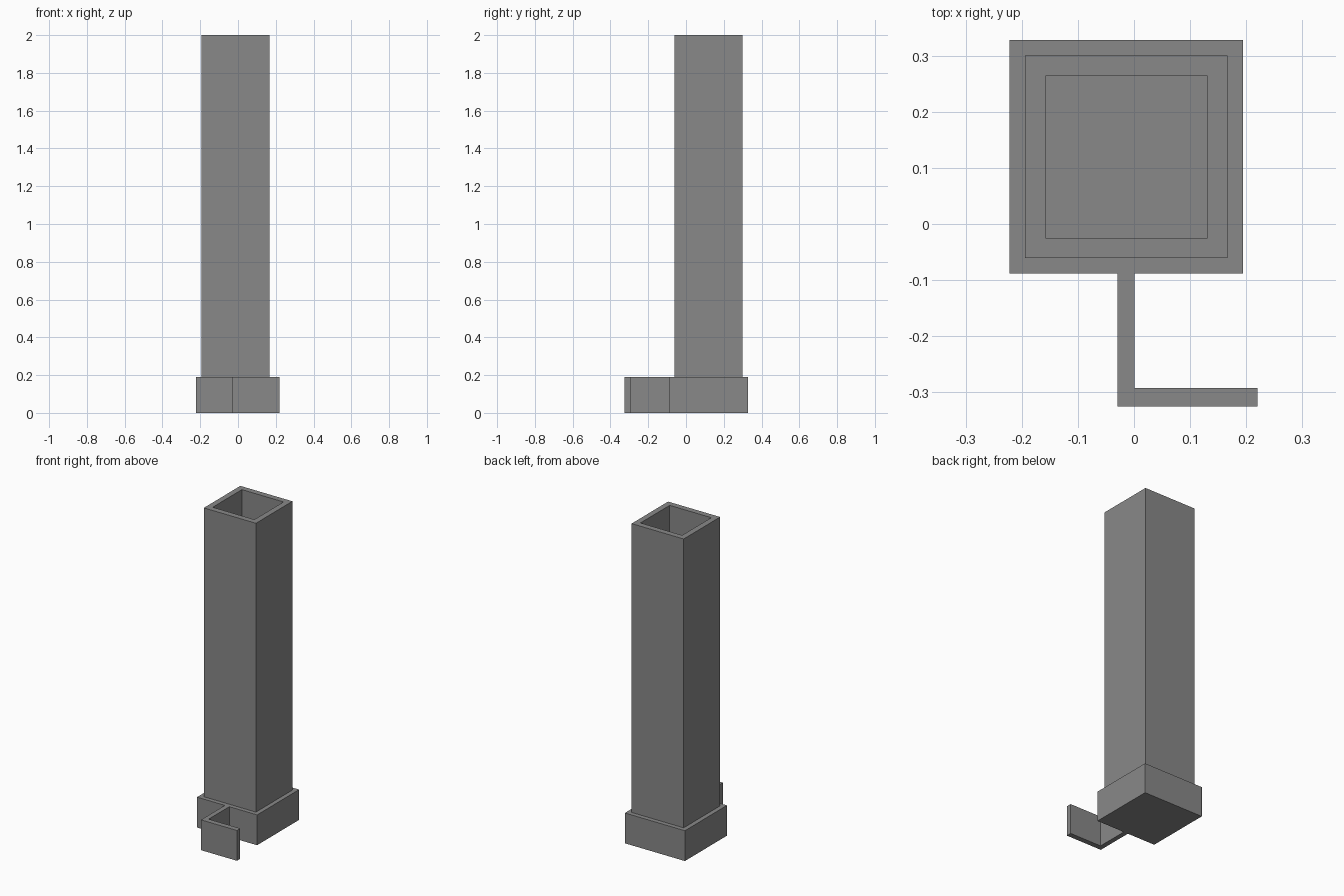
import bpy
import bmesh

default = bpy.data.objects.get("Cube")
if default:
    bpy.data.objects.remove(default, do_unlink=True)

GREY = (0.25, 0.25, 0.25, 1.0)
grey = bpy.data.materials.new("plain grey")
grey.use_nodes = True
grey.diffuse_color = GREY
grey.node_tree.nodes["Principled BSDF"].inputs["Base Color"].default_value = GREY

BASE_TOP = 0.19


def prism(name, outline, bottom, top, bore=0.0, bore_floor=0.0):
    """Extrude an outline upward; optionally sink a square bore into the top."""
    bm = bmesh.new()
    face = bm.faces.new([bm.verts.new((x, y, bottom)) for x, y in outline])
    extruded = bmesh.ops.extrude_face_region(bm, geom=[face], use_keep_orig=True)["geom"]
    for v in extruded:
        if isinstance(v, bmesh.types.BMVert):
            v.co.z = top
    bmesh.ops.recalc_face_normals(bm, faces=bm.faces)
    if bore:
        cap = max(bm.faces, key=lambda f: f.calc_center_median().z)
        bmesh.ops.inset_region(bm, faces=[cap], thickness=bore)
        walls = bmesh.ops.extrude_face_region(bm, geom=[cap])["geom"]
        for v in walls:
            if isinstance(v, bmesh.types.BMVert):
                v.co.z = bore_floor
        if cap.is_valid:
            bmesh.ops.delete(bm, geom=[cap], context='FACES_ONLY')
    mesh = bpy.data.meshes.new(name)
    bm.to_mesh(mesh)
    bm.free()
    mesh.materials.append(grey)
    obj = bpy.data.objects.new(name, mesh)
    bpy.context.collection.objects.link(obj)
    return obj


def rect(x0, x1, y0, y1):
    return [(x0, y0), (x1, y0), (x1, y1), (x0, y1)]


# Square plinth
prism("plinth", rect(-0.222, 0.194, -0.088, 0.328), 0, BASE_TOP)

# Tall hollow shaft, open at the top
prism("chimney_shaft", rect(-0.194, 0.167, -0.061, 0.30), BASE_TOP, 2.0,
      bore=0.051, bore_floor=BASE_TOP + 0.002)

# L-shaped low wall running forward from the plinth
prism("low_wall", [(-0.029, -0.088), (-0.029, -0.325), (0.22, -0.325),
                   (0.22, -0.292), (0.001, -0.292), (0.001, -0.088)], 0, BASE_TOP)
